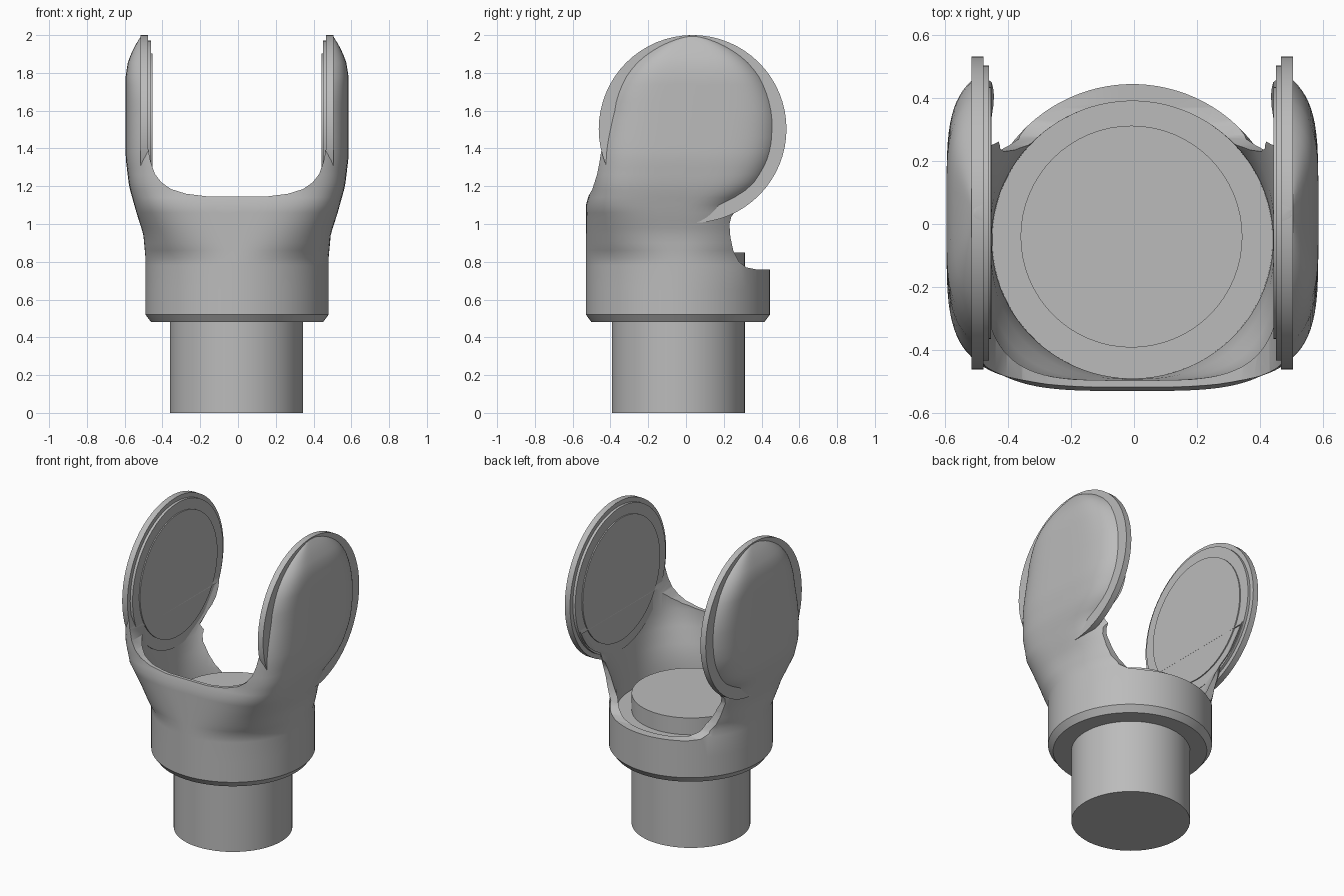
import bpy, bmesh, math
from mathutils import Matrix, Vector

cube = bpy.data.objects.get("Cube")
if cube:
    bpy.data.objects.remove(cube)

X0 = -0.005                       # middle of the fork
DISC_Y, DISC_Z, DISC_R = 0.035, 1.503, 0.497

grey = bpy.data.materials.new("plain_grey")
grey.use_nodes = True
grey.diffuse_color = (0.5, 0.5, 0.5, 1)
grey.node_tree.nodes["Principled BSDF"].inputs["Base Color"].default_value = (0.5, 0.5, 0.5, 1)


def add_object(name, bm):
    bmesh.ops.recalc_face_normals(bm, faces=bm.faces)
    mesh = bpy.data.meshes.new(name)
    bm.to_mesh(mesh)
    bm.free()
    mesh.materials.append(grey)
    obj = bpy.data.objects.new(name, mesh)
    bpy.context.collection.objects.link(obj)
    return obj


def activate(obj):
    bpy.ops.object.select_all(action='DESELECT')
    obj.select_set(True)
    bpy.context.view_layer.objects.active = obj


def smooth(obj, angle=30):
    activate(obj)
    bpy.ops.object.shade_smooth_by_angle(angle=math.radians(angle))


def blend(keys, z):
    """Piecewise linear value from (height, value) pairs."""
    if z <= keys[0][0]:
        return keys[0][1]
    for (a, u), (b, v) in zip(keys, keys[1:]):
        if z <= b:
            return u + (v - u) * (z - a) / (b - a)
    return keys[-1][1]


def loft(name, layers, count=96):
    """Stack of superellipse rings: height, half width, front, back, exponent."""
    bm = bmesh.new()
    rings = []
    for z, half, front, back, power in layers:
        ring = []
        for i in range(count):
            a = 2 * math.pi * (i + 0.5) / count
            c, s = math.cos(a), math.sin(a)
            x = math.copysign(abs(c) ** (2 / power), c) * half
            y = math.copysign(abs(s) ** (2 / power), s) * (back - front) / 2
            ring.append(bm.verts.new((X0 + x, y + (front + back) / 2, z)))
        rings.append(ring)
    for low, high in zip(rings, rings[1:]):
        for i in range(count):
            j = (i + 1) % count
            bm.faces.new((low[i], low[j], high[j], high[i]))
    bm.faces.new(rings[0])
    bm.faces.new(rings[-1])
    return add_object(name, bm)


def prism(name, points, place, direction):
    """Extrude a 2D outline along a direction."""
    bm = bmesh.new()
    face = bm.faces.new([bm.verts.new(place(p)) for p in points])
    new = bmesh.ops.extrude_face_region(bm, geom=[face])["geom"]
    bmesh.ops.translate(bm, vec=direction,
                        verts=[v for v in new if isinstance(v, bmesh.types.BMVert)])
    return add_object(name, bm)


def cylinder(name, radius, depth, centre, turn=Matrix(), sides=64):
    bm = bmesh.new()
    bmesh.ops.create_cone(bm, cap_ends=True, segments=sides, radius1=radius,
                          radius2=radius, depth=depth,
                          matrix=Matrix.Translation(centre) @ turn)
    obj = add_object(name, bm)
    smooth(obj)
    return obj


def cut(target, cutter):
    cutter.hide_render = True
    mod = target.modifiers.new("cut", 'BOOLEAN')
    mod.operation, mod.solver, mod.object = 'DIFFERENCE', 'EXACT', cutter
    activate(target)
    bpy.ops.object.modifier_apply(modifier=mod.name)
    bpy.data.objects.remove(cutter)


# Fork body: round collar that widens into two domed arms
WIDTH = [(0.82, 0.485), (0.95, 0.497), (1.05, 0.53), (1.2, 0.572), (1.35, 0.59),
         (1.78, 0.59), (1.85, 0.58), (1.9, 0.562), (1.95, 0.537), (2.0, 0.505)]
FRONT = [(1.1, -0.53), (1.17, -0.51), (1.4, -0.495), (1.5, -0.478), (1.6, -0.45)]
BACK = [(0.78, 0.444), (1.1, 0.323)]
POWER = [(0.82, 2), (1.05, 3.2), (1.2, 4.5)]


def body_layer(z):
    chord = math.sqrt(max(DISC_R ** 2 - (z - DISC_Z) ** 2, 0.0004))
    front = blend(FRONT, z)
    if z > 1.6:
        front = DISC_Y - chord
    back = DISC_Y + chord if z > 1.1 else blend(BACK, z)
    return z, blend(WIDTH, z), front, back, blend(POWER, z)


heights = [0.52, 0.65] + [0.78 + 0.04 * i for i in range(18)]
heights += [DISC_Z + DISC_R * math.sin(math.pi / 2 * i / 16) for i in range(1, 17)]
layers = [(0.48, 0.455, -0.5, 0.414, 2)] + [body_layer(z) for z in heights]
body = loft("fork_body", layers)

# Hollow inside the collar, round at the floor and squarer above
hollow = [(0.74, 0.445, -0.49, 0.39, 2), (0.85, 0.447, -0.49, 0.39, 2),
          (0.95, 0.45, -0.492, 0.4, 2.4), (1.05, 0.462, -0.496, 0.42, 3),
          (1.15, 0.472, -0.496, 0.5, 4), (1.3, 0.474, -0.48, 0.6, 4.5)]
cut(body, loft("hollow_cutter", hollow))

# Gap between the arms
half_gap = [(0.475, 2.1), (0.475, 1.42), (0.458, 1.33), (0.435, 1.265), (0.4, 1.22),
            (0.35, 1.185), (0.27, 1.16), (0.15, 1.145)]
gap = half_gap + [(-x, z) for x, z in reversed(half_gap)]
cut(body, prism("gap_cutter", gap, lambda p: (X0 + p[0], -1, p[1]), Vector((0, 2, 0))))

# Notch at the back below the discs
notch = [(0.7, 0.76), (0.37, 0.76), (0.32, 0.77), (0.28, 0.8), (0.25, 0.86),
         (0.235, 0.93), (0.23, 1.0), (0.24, 1.04), (0.27, 1.075), (0.33, 1.11),
         (0.4, 1.165), (0.47, 1.24), (0.7, 1.3)]
cut(body, prism("notch_cutter", notch, lambda p: (-1, p[0], p[1]), Vector((2, 0, 0))))
smooth(body, 35)

# Disc rim, step and inner pad on each arm
sideways = Matrix.Rotation(math.pi / 2, 4, 'Y')
parts = (("rim", DISC_R, 0.472, 0.51), ("step", 0.468, 0.455, 0.48), ("pad", 0.4, 0.448, 0.46))
for side, sign in (("left", 1), ("right", -1)):
    for part, radius, inner, outer in parts:
        cylinder(f"{side}_disc_{part}", radius, outer - inner,
                 (X0 + sign * (inner + outer) / 2, DISC_Y, DISC_Z), sideways)

# Round shaft through the collar
cylinder("shaft", 0.352, 0.85, (-0.008, -0.04, 0.425))
